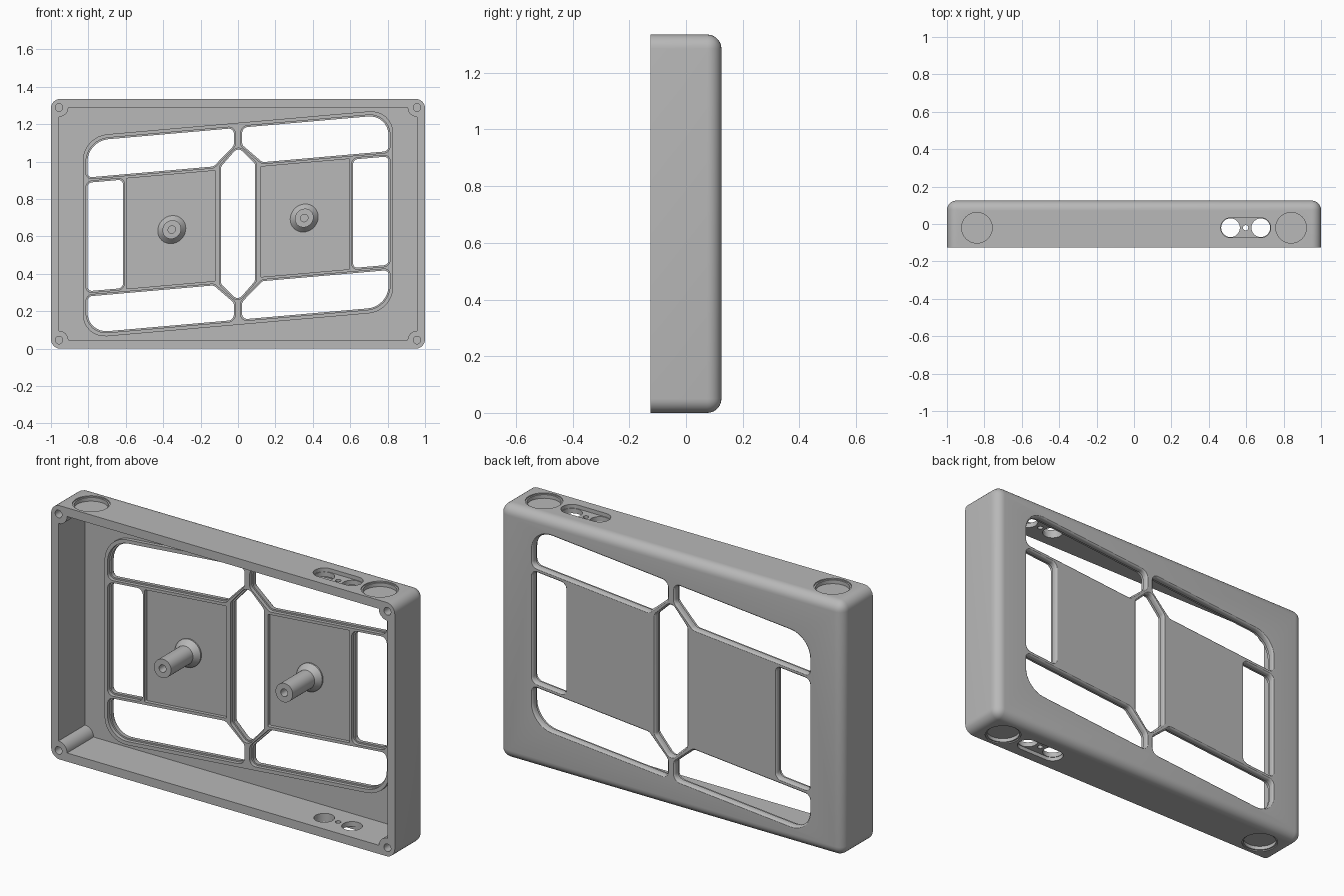
import bpy, bmesh, math
from mathutils import Vector

if "Cube" in bpy.data.objects:
    bpy.data.objects.remove(bpy.data.objects["Cube"])

HEIGHT = 1.335
MID = HEIGHT / 2
SLANT = 0.0875          # the window pattern leans by this slope
FRONT, BACK, FLOOR = -0.125, 0.125, 0.095

grey = bpy.data.materials.new("plain_grey")
grey.use_nodes = True
grey.diffuse_color = (0.48, 0.48, 0.48, 1)
grey.node_tree.nodes["Principled BSDF"].inputs["Base Color"].default_value = grey.diffuse_color


def make_object(name, bm):
    bmesh.ops.remove_doubles(bm, verts=bm.verts, dist=0.00005)
    bmesh.ops.recalc_face_normals(bm, faces=bm.faces)
    mesh = bpy.data.meshes.new(name)
    bm.to_mesh(mesh)
    bm.free()
    mesh.materials.append(grey)
    obj = bpy.data.objects.new(name, mesh)
    bpy.context.collection.objects.link(obj)
    return obj


def rounded(corners, grow=0.0, steps=8):
    """Convex outline from (x, y, radius) corners, optionally offset outwards."""
    pts = []
    n = len(corners)
    for i, (x, y, r) in enumerate(corners):
        p = Vector((x, y))
        u = (Vector(corners[i - 1][:2]) - p).normalized()
        v = (Vector(corners[(i + 1) % n][:2]) - p).normalized()
        inward = (u + v).normalized()
        half = u.angle(v) / 2
        p -= inward * grow / math.sin(half)
        r += grow
        centre = p + inward * r / math.sin(half)
        start = p + u * r / math.tan(half) - centre
        end = p + v * r / math.tan(half) - centre
        sweep = math.pi - 2 * half
        for k in range(steps + 1):
            t = k / steps
            pts.append(centre + (start * math.sin((1 - t) * sweep)
                                 + end * math.sin(t * sweep)) / math.sin(sweep))
    return pts


def pill(x, y, half_width, r):
    """Corners of a circle, or of a slot when half_width exceeds r."""
    a = half_width
    r *= 0.9999
    return [(x + a, y + r, r), (x - a, y + r, r), (x - a, y - r, r), (x + a, y - r, r)]


def along_y(u, v, w):
    return (u, w, MID + v)


def slanted(u, v, w):
    return (u, w, MID + v + SLANT * u)


def along_top(u, v, w):
    return (u, v, HEIGHT - w)


def along_bottom(u, v, w):
    return (u, v, w)


def loft(name, rings, place):
    """Closed solid through equal-length outlines, given as (depth, outline)."""
    bm = bmesh.new()
    loops = [[bm.verts.new(place(p[0], p[1], w)) for p in pts] for w, pts in rings]
    for a, b in zip(loops, loops[1:]):
        for i in range(len(a)):
            bm.faces.new((a[i - 1], a[i], b[i], b[i - 1]))
    bm.faces.new(loops[0])
    bm.faces.new(loops[-1])
    return make_object(name, bm)


def solid(name, corners, levels, place):
    return loft(name, [(w, rounded(corners, g)) for w, g in levels], place)


def carve(obj, cutters):
    for c in cutters:
        c.hide_render = True
        mod = obj.modifiers.new(c.name, 'BOOLEAN')
        mod.operation, mod.solver, mod.object = 'DIFFERENCE', 'EXACT', c
    deps = bpy.context.evaluated_depsgraph_get()
    mesh = bpy.data.meshes.new_from_object(obj.evaluated_get(deps))
    obj.modifiers.clear()
    obj.data = mesh
    for c in cutters:
        bpy.data.objects.remove(c)


def flip(corners, sx, sz):
    return [(x * sx, z * sz, r) for x, z, r in corners]


# Window outlines, before slanting
corner_window = [(0.022, 0.513, 0.03), (0.805, 0.513, 0.11), (0.805, 0.318, 0.025),
                 (0.13, 0.318, 0.03), (0.022, 0.42, 0.03)]
side_window = [(0.615, 0.29, 0.025), (0.805, 0.29, 0.025),
               (0.805, -0.29, 0.025), (0.615, -0.29, 0.025)]
middle_window = [(0, 0.41, 0.03), (0.09, 0.315, 0.02), (0.09, -0.315, 0.02),
                 (0, -0.41, 0.03), (-0.09, -0.315, 0.02), (-0.09, 0.315, 0.02)]
panel = [(0.12, 0.295, 0.006), (0.597, 0.295, 0.006),
         (0.597, -0.295, 0.006), (0.12, -0.295, 0.006)]
windows = [flip(corner_window, sx, sz) for sx in (1, -1) for sz in (1, -1)]
windows += [side_window, flip(side_window, -1, 1), middle_window]

# Case: a block rounded everywhere but round its open front
bm = bmesh.new()
bmesh.ops.create_cube(bm, size=1)
for v in bm.verts:
    v.co = (v.co.x * 2, v.co.y * (BACK - FRONT), MID + v.co.z * HEIGHT)
edges = [e for e in bm.edges if max(v.co.y for v in e.verts) > 0]
bmesh.ops.bevel(bm, geom=edges, offset=0.05, segments=7, profile=0.5, affect='EDGES')
case = make_object("case", bm)

# Hollow with a screw post left standing in each corner
X, Z, R = 0.957, 0.622, 0.05
outline = []
for sx, sz in ((1, 1), (-1, 1), (-1, -1), (1, -1)):
    turn = range(9) if sx * sz < 0 else range(8, -1, -1)
    for k in turn:
        t = k * math.pi / 16
        outline.append((sx * (X - R * math.cos(t)), sz * (Z - R * math.sin(t))))
cutters = [loft("hollow", [(-0.3, outline), (FLOOR, outline)], along_y)]

# Screw holes
for sx in (1, -1):
    for sz in (1, -1):
        cutters.append(solid("screw_hole", pill(sx * X, sz * Z, 0.02, 0.02),
                             [(-0.3, 0), (-0.03, 0)], along_y))

# Windows through the back, with softened outer edges
for w in windows:
    cutters.append(solid("window", w, [(0.05, 0), (0.114, 0), (0.119, 0.002),
                                       (0.123, 0.005), (0.127, 0.011)], slanted))

# Round recesses and cable slots in the top and bottom walls
for place in (along_top, along_bottom):
    for x in (-0.84, 0.84):
        cutters.append(solid("round_recess", pill(x, -0.02, 0.082, 0.082),
                             [(-0.1, 0.008), (0.006, 0.008), (0.006, 0), (0.025, 0)], place))
    cutters.append(solid("slot", pill(0.597, -0.02, 0.134, 0.053),
                         [(-0.1, 0), (0.02, 0)], place))
    for x, r in ((0.516, 0.05), (0.678, 0.05), (0.597, 0.014)):
        cutters.append(solid("cable_hole", pill(x, -0.02, r, r), [(-0.05, 0), (0.1, 0)], place))
carve(case, cutters)

# Raised rims round the windows and panels, inside the back
rim_outline = [(0.83, 0.54, 0.13), (-0.83, 0.54, 0.13), (-0.83, -0.54, 0.13), (0.83, -0.54, 0.13)]
rims = solid("window_rims", rim_outline, [(0.076, 0), (0.1, 0)], slanted)
cutters = [solid("rim_opening", w, [(0, 0.008), (0.2, 0.008)], slanted) for w in windows]
cutters += [solid("panel_opening", flip(panel, s, 1), [(0, 0), (0.2, 0)], slanted) for s in (1, -1)]
carve(rims, cutters)

# Hollow-ended posts on the two panels
parts = [case, rims]
for side, s in (("left", 1), ("right", -1)):
    parts.append(solid(side + "_post", pill(s * 0.354, 0, 0.05, 0.05),
                       [(0.1, 0.025), (0.088, 0.025), (0.06, 0), (-0.122, 0),
                        (-0.122, -0.03), (0, -0.03)], slanted))

bpy.ops.object.select_all(action='DESELECT')
for p in parts:
    p.select_set(True)
bpy.context.view_layer.objects.active = case
bpy.ops.object.shade_smooth_by_angle(angle=math.radians(32))
